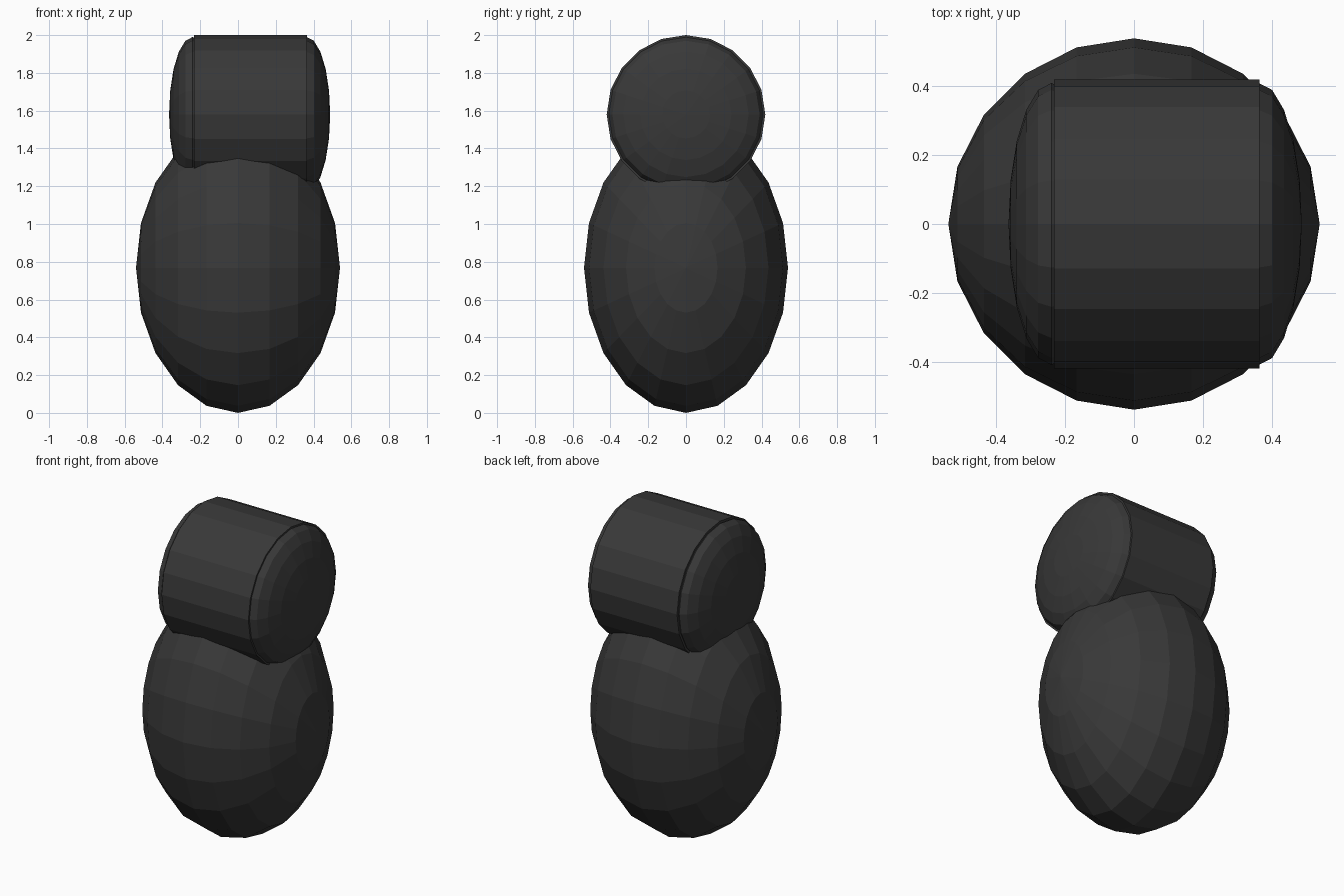
import bpy
from math import pi

if "Cube" in bpy.data.objects:
    bpy.data.objects.remove(bpy.data.objects["Cube"])

# Dark material shared by every part
dark = bpy.data.materials.new("dark_grey")
dark.diffuse_color = (0.04, 0.04, 0.04, 1)
dark.use_nodes = True
dark.node_tree.nodes["Principled BSDF"].inputs["Base Color"].default_value = dark.diffuse_color


def finish(name, location, scale):
    """Lay the primitive's axis along x, size it and name it."""
    ob = bpy.context.object
    ob.name = name
    for v in ob.data.vertices:
        x, y, z = v.co
        v.co = (z * scale[0], y * scale[1], -x * scale[2])
    ob.location = location
    ob.data.materials.append(dark)
    return ob


def ellipsoid(name, location, scale):
    bpy.ops.mesh.primitive_uv_sphere_add(segments=20, ring_count=10, radius=1)
    return finish(name, location, scale)


# Egg-shaped body with its poles on the x axis
ellipsoid("body", (0, 0, 0.768), (0.54, 0.54, 0.768))

# Barrel head lying along x, slightly off centre
HEAD_Z = 1.58
LEFT, RIGHT = -0.232, 0.365
bpy.ops.mesh.primitive_cylinder_add(vertices=20, radius=1, depth=1)
finish("head_barrel", ((LEFT + RIGHT) / 2, 0, HEAD_Z), (RIGHT - LEFT, 0.42, 0.42))

# Flattened domes closing both ends of the head
for name, x in (("left_dome", -0.24), ("right_dome", 0.363)):
    ellipsoid(name, (x, 0, HEAD_Z), (0.125, 0.41, 0.41))
